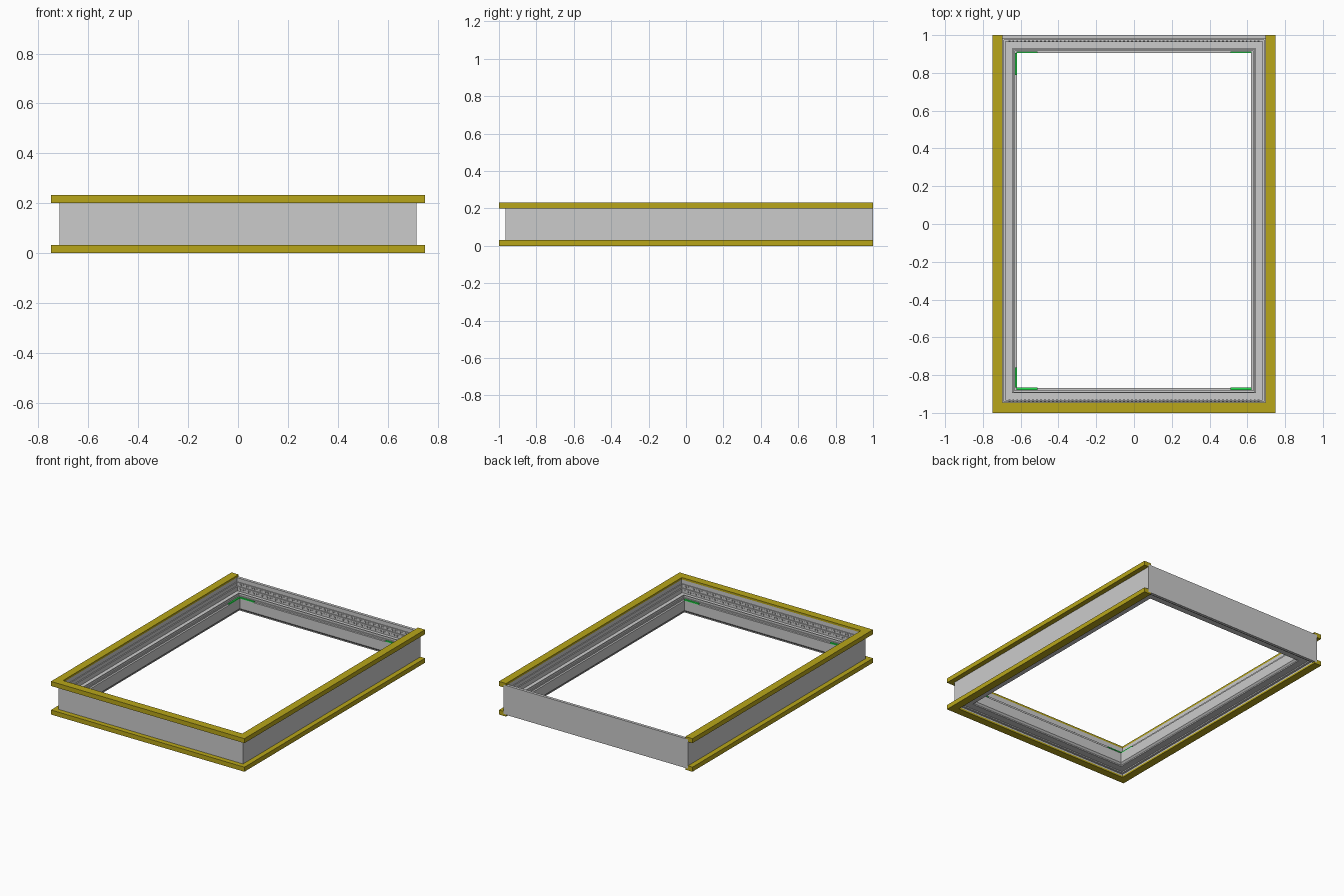
import bpy, bmesh

if "Cube" in bpy.data.objects:
    bpy.data.objects.remove(bpy.data.objects["Cube"])

HX, Y0, Y1 = 0.715, -0.965, 1.0      # outer faces of the frame body
HEIGHT = 0.232


def material(name, color):
    m = bpy.data.materials.new(name)
    m.diffuse_color = color
    m.use_nodes = True
    m.node_tree.nodes["Principled BSDF"].inputs["Base Color"].default_value = m.diffuse_color
    return m


yellow = material("yellow", (0.48, 0.38, 0.01, 1))
green = material("green", (0.02, 0.8, 0.08, 1))


def finish(bm, name, mat=None):
    bmesh.ops.recalc_face_normals(bm, faces=bm.faces)
    mesh = bpy.data.meshes.new(name)
    bm.to_mesh(mesh)
    bm.free()
    obj = bpy.data.objects.new(name, mesh)
    bpy.context.collection.objects.link(obj)
    if mat:
        mesh.materials.append(mat)
    return obj


def sweep(name, profile, closed, mat=None):
    """Run a (inset, height) profile round the frame with mitred corners.
    Open sweeps leave the back side free and are capped at their ends."""
    bm = bmesh.new()
    rings = []
    for sx, back in ((-1, True), (-1, False), (1, False), (1, True)):
        ring = []
        for d, z in profile:
            y = (Y1 - (d if closed else 0)) if back else Y0 + d
            ring.append(bm.verts.new((sx * (HX - d), y, z)))
        rings.append(ring)
    n = len(profile)
    for i in range(4 if closed else 3):
        a, b = rings[i], rings[(i + 1) % 4]
        for j in range(n):
            k = (j + 1) % n
            bm.faces.new((a[j], a[k], b[k], b[j]))
    if not closed:
        bm.faces.new(rings[0])
        bm.faces.new(rings[-1])
    return finish(bm, name, mat)


def add_box(bm, lo, hi):
    verts = bmesh.ops.create_cube(bm, size=1)["verts"]
    for v in verts:
        v.co = [(a + b) / 2 + c * (b - a) for a, b, c in zip(lo, hi, v.co)]


# Stepped grey frame body
sweep("frame_body", [
    (0, 0.012), (0, 0.218), (0.02, 0.218), (0.02, 0.19), (0.026, 0.19),
    (0.026, 0.165), (0.034, 0.165), (0.034, 0.135), (0.07, 0.135),
    (0.07, 0.145), (0.076, 0.145), (0.076, 0.13), (0.083, 0.13),
    (0.083, 0.12), (0.096, 0.12), (0.096, 0.05), (0.085, 0.038),
    (0.085, 0.03), (0.035, 0.03), (0.035, 0.022), (0.02, 0.022),
    (0.02, 0.012)], True)

# Yellow seal strips on three sides, hooked over the top and bottom edges
seal = [(-0.035, 0.2), (-0.035, HEIGHT), (0.02, HEIGHT),
        (0.02, 0.218), (0, 0.218), (0, 0.2)]
sweep("upper_seal", seal, False, yellow)
sweep("lower_seal", [(d, HEIGHT - z) for d, z in seal], False, yellow)

# Rows of small teeth inside the front and back walls
bm = bmesh.new()
for z, d in ((0.172, 0.026), (0.145, 0.034)):
    for i in range(64):
        x = -0.66 + i * 1.32 / 63
        for ya, yb in ((Y1 - d - 0.003, Y1 - d), (Y0 + d, Y0 + d + 0.003)):
            add_box(bm, (x - 0.005, ya, z), (x + 0.005, yb, z + 0.01))
finish(bm, "wall_teeth")

# Green spacer strips at the corners of the opening
bm = bmesh.new()
zl, zh = 0.12, 0.128
for ya, yb in ((0.904, 0.914), (-0.879, -0.866)):
    for sx in (-1, 1):
        xa, xb = sorted((sx * 0.51, sx * 0.622))
        add_box(bm, (xa, ya, zl), (xb, yb, zh))
for ya, yb in ((0.79, 0.905), (-0.866, -0.76)):
    add_box(bm, (-0.63, ya, zl), (-0.619, yb, zh))
finish(bm, "corner_spacers", green)
